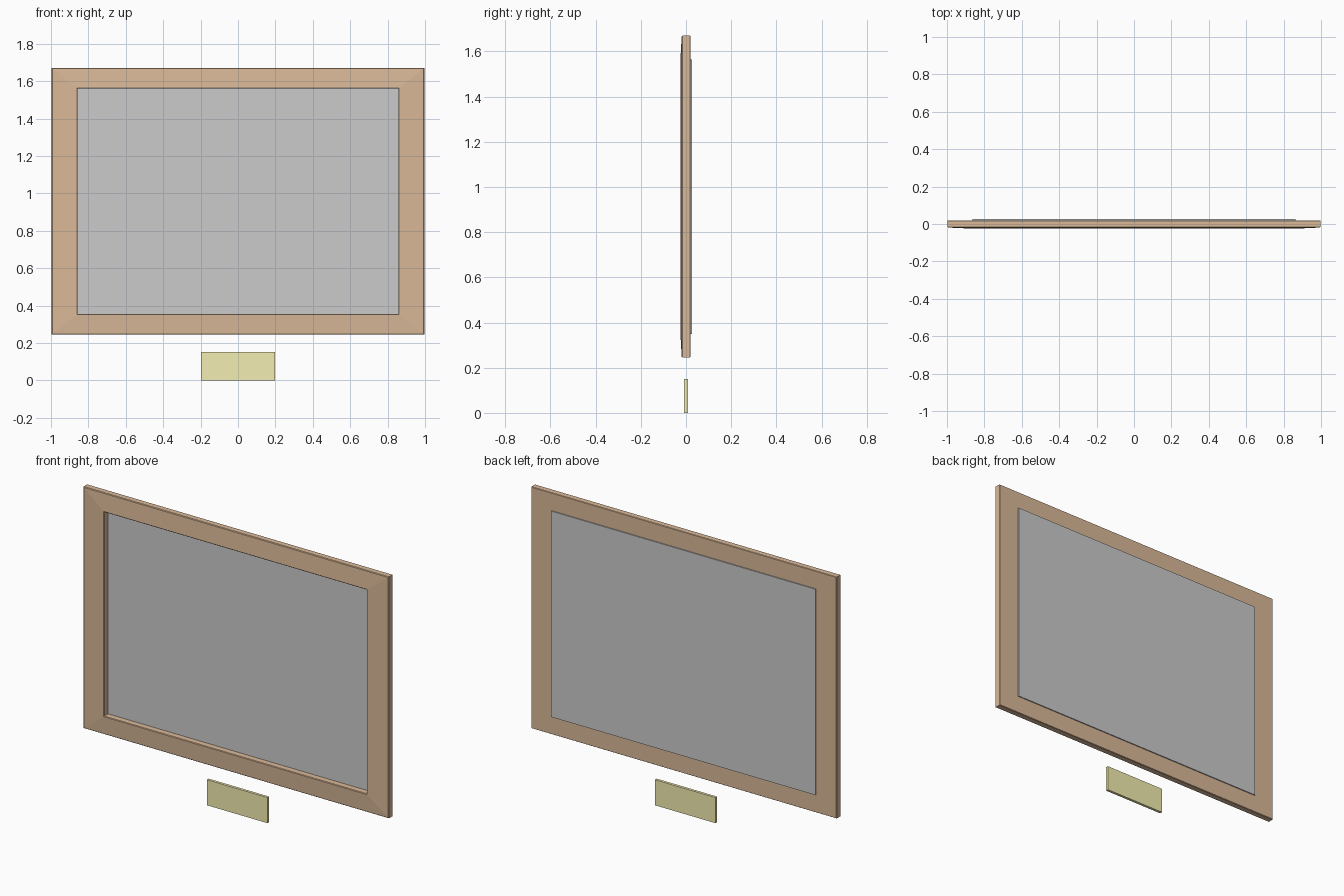
import bpy, bmesh

if "Cube" in bpy.data.objects:
    bpy.data.objects.remove(bpy.data.objects["Cube"])


def material(name, rgb):
    m = bpy.data.materials.new(name)
    m.diffuse_color = (*rgb, 1.0)
    m.use_nodes = True
    m.node_tree.nodes["Principled BSDF"].inputs["Base Color"].default_value = m.diffuse_color
    return m


def link(bm, name, mat=None):
    bmesh.ops.recalc_face_normals(bm, faces=bm.faces)
    me = bpy.data.meshes.new(name)
    bm.to_mesh(me)
    bm.free()
    ob = bpy.data.objects.new(name, me)
    bpy.context.collection.objects.link(ob)
    if mat:
        me.materials.append(mat)
    return ob


def slab(name, half_x, y0, y1, z0, z1, mat=None):
    bm = bmesh.new()
    bmesh.ops.create_cube(bm, size=1)
    for v in bm.verts:
        v.co.x *= 2 * half_x
        v.co.y = y1 if v.co.y > 0 else y0
        v.co.z = z1 if v.co.z > 0 else z0
    return link(bm, name, mat)


def rect_frame(name, inner, outer, centre_z, profile, mat):
    """Sweep a closed (t, y) profile round a rectangle; t=0 inner, t=1 outer."""
    bm = bmesh.new()
    rings = []
    for t, y in profile:
        hx = inner[0] + (outer[0] - inner[0]) * t
        hz = inner[1] + (outer[1] - inner[1]) * t
        rings.append([bm.verts.new((sx * hx, y, centre_z + sz * hz))
                      for sx, sz in ((-1, -1), (1, -1), (1, 1), (-1, 1))])
    for i, ring in enumerate(rings):
        nxt = rings[(i + 1) % len(rings)]
        for k in range(4):
            j = (k + 1) % 4
            bm.faces.new((ring[k], ring[j], nxt[j], nxt[k]))
    return link(bm, name, mat)


wood = material("wood", (0.70, 0.485, 0.315))
brass = material("brass", (0.90, 0.855, 0.44))

# Mitred wooden frame, front face rising slightly toward the opening
rect_frame("frame", (0.857, 0.602), (0.997, 0.7125), 0.9575,
           [(0, 0.02), (0, -0.022), (0.03, -0.025), (0.97, -0.019),
            (1, -0.015), (1, 0.017), (0.98, 0.02)], wood)

# Recessed picture panel, standing slightly proud at the back
slab("picture_panel", 0.863, 0.012, 0.026, 0.35, 1.565)

# Small plaque below the frame
slab("plaque", 0.197, -0.008, 0.008, 0.0, 0.151, brass)
